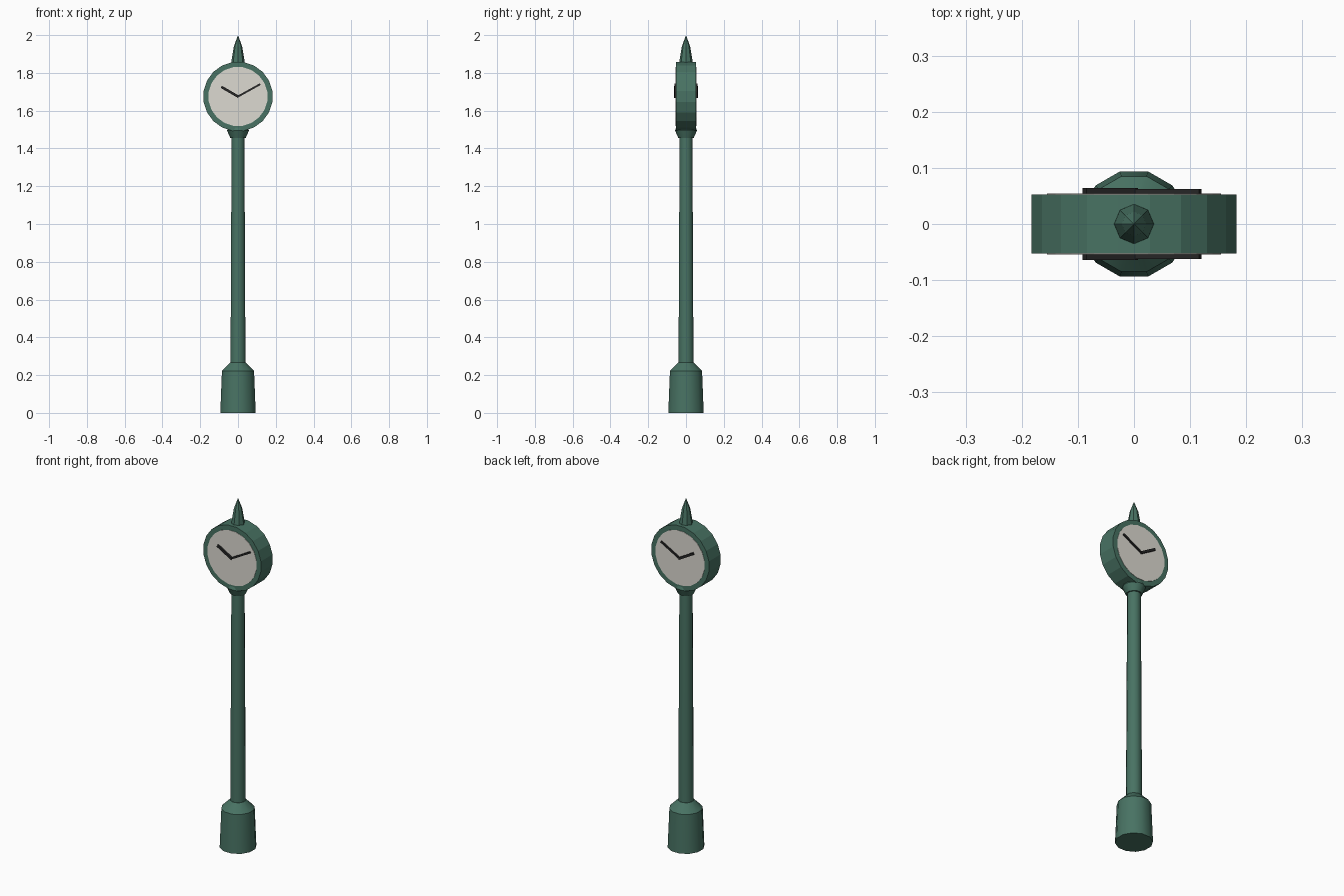
import bpy, bmesh
from math import cos, sin, pi, radians
from mathutils import Matrix, Vector

if "Cube" in bpy.data.objects:
    bpy.data.objects.remove(bpy.data.objects["Cube"])


def material(name, rgb):
    m = bpy.data.materials.new(name)
    m.diffuse_color = (*rgb, 1)
    m.use_nodes = True
    m.node_tree.nodes["Principled BSDF"].inputs["Base Color"].default_value = m.diffuse_color
    return m


GREEN = material("green paint", (0.065, 0.17, 0.125))
CREAM = material("dial cream", (0.72, 0.70, 0.64))
BLACK = material("hand black", (0.02, 0.02, 0.02))
CLOCK_Z = 1.675


def finish(bm, name, mat):
    bmesh.ops.recalc_face_normals(bm, faces=bm.faces)
    me = bpy.data.meshes.new(name)
    bm.to_mesh(me)
    bm.free()
    me.materials.append(mat)
    ob = bpy.data.objects.new(name, me)
    bpy.context.collection.objects.link(ob)
    return ob


def lathe(name, profile, sides, mat, phase=0.0, matrix=Matrix(), smooth=False):
    """Stack of rings (radius, height), capped at both ends; radius 0 is a tip."""
    bm = bmesh.new()
    rings = []
    for r, z in profile:
        n = sides if r else 1
        rings.append([bm.verts.new((r * cos(phase + 2 * pi * i / sides),
                                    r * sin(phase + 2 * pi * i / sides), z)) for i in range(n)])
    for a, b in zip(rings, rings[1:]):
        for i in range(sides):
            j = (i + 1) % sides
            bm.faces.new((a[i], a[j], b[0]) if len(b) == 1 else (a[i], a[j], b[j], b[i]))
    for ring in (rings[0], rings[-1]):
        if len(ring) > 2:
            bm.faces.new(ring)
    bm.transform(matrix)
    ob = finish(bm, name, mat)
    if smooth:
        bpy.ops.object.select_all(action='DESELECT')
        ob.select_set(True)
        bpy.context.view_layer.objects.active = ob
        bpy.ops.object.shade_smooth_by_angle(angle=radians(35))
    return ob


def hand(name, length, width, angle, y_out, side):
    """Flat bar turned clockwise from twelve, on the front (-1) or back (1) dial."""
    bm = bmesh.new()
    bmesh.ops.create_cube(bm, size=1)
    depth = y_out - 0.053
    bm.transform(Matrix.Translation((0, side * (0.053 + depth / 2), CLOCK_Z))
                 @ Matrix.Rotation(radians(angle), 4, 'Y')
                 @ Matrix.Translation((0, 0, length / 2 - 0.004))
                 @ Matrix.Diagonal((width, depth, length, 1)))
    finish(bm, name, BLACK)


# Pedestal, post and collar
lathe("base", [(0.097, 0), (0.088, 0.222), (0.042, 0.268)], 12, GREEN, pi / 12, smooth=True)
lathe("post", [(0.041, 0.25), (0.035, 1.47)], 12, GREEN, pi / 12, smooth=True)
lathe("collar", [(0.042, 1.455), (0.060, 1.495), (0.054, 1.512)], 12, GREEN, pi / 12, smooth=True)

# Clock drum lying along y
along_y = Matrix.Translation((0, 0, CLOCK_Z)) @ Matrix.Rotation(pi / 2, 4, 'X')
lathe("clock_case", [(0.1845, -0.0525), (0.1845, 0.0525)], 20, GREEN, pi / 20, along_y)

# Dials and hands, the back mirroring the front
for label, side in (("front", -1), ("back", 1)):
    lathe(label + "_dial", [(0.157, -side * 0.050), (0.157, -side * 0.0545)], 20, CREAM, pi / 20, along_y)
    hand(label + "_minute_hand", 0.139, 0.010, 61, 0.062, side)
    hand(label + "_hour_hand", 0.106, 0.013, -60, 0.0645, side)

# Pointed finial
lathe("finial", [(0.036, 1.845), (0.035, 1.862), (0.022, 1.94), (0, 2.0)], 8, GREEN)
